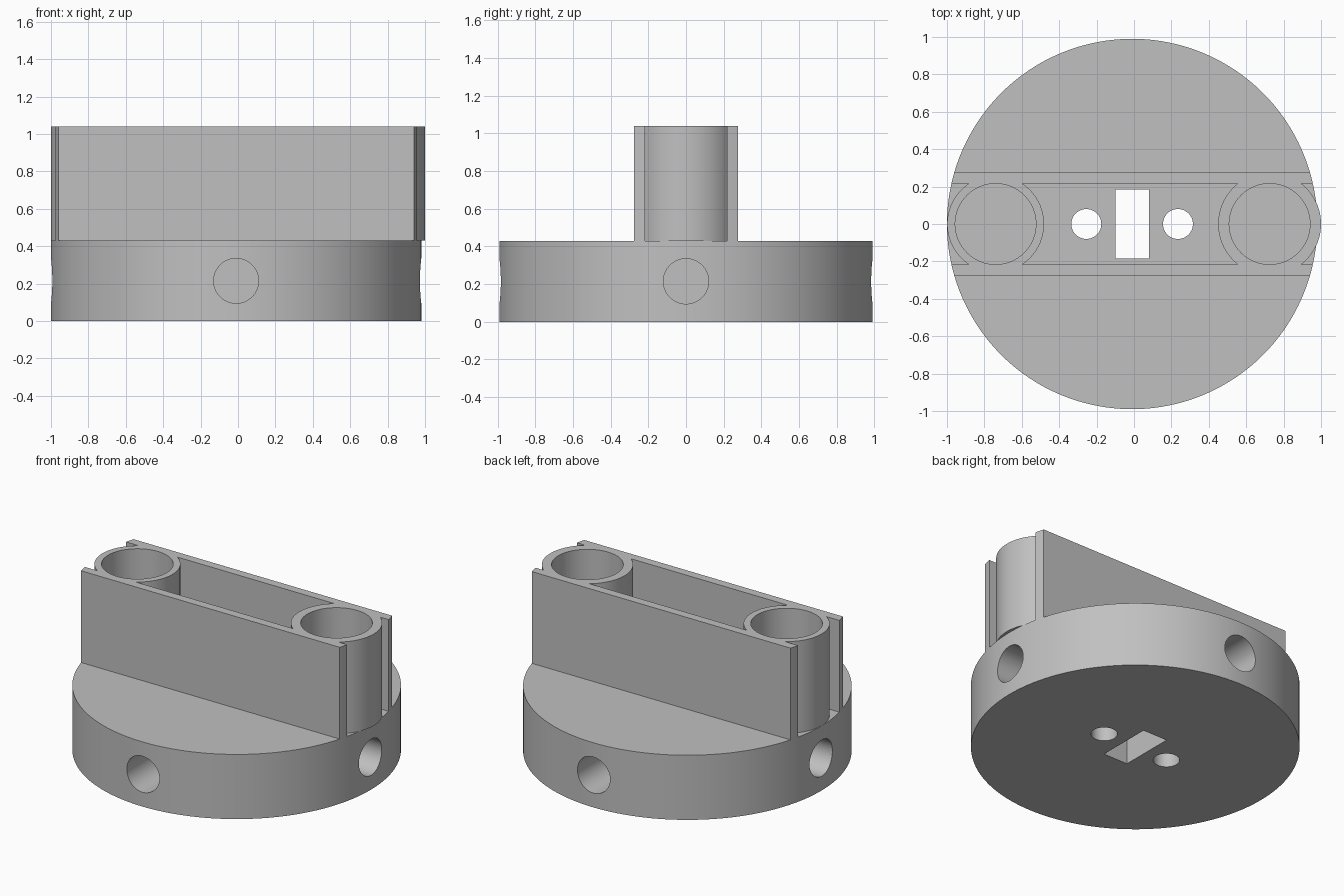
import bpy
import math

if "Cube" in bpy.data.objects:
    bpy.data.objects.remove(bpy.data.objects["Cube"], do_unlink=True)

CX = -0.01              # centre of the round base
R = 0.99                # base radius
BASE_TOP = 0.43
TOP = 1.04

grey = bpy.data.materials.new("plain grey")
grey.use_nodes = True
grey.diffuse_color = (0.53, 0.53, 0.53, 1)
grey.node_tree.nodes["Principled BSDF"].inputs["Base Color"].default_value = (0.53, 0.53, 0.53, 1)


def cylinder(name, x, r, z0, z1, sides=96):
    bpy.ops.mesh.primitive_cylinder_add(vertices=sides, radius=r, depth=z1 - z0,
                                        location=(x, 0, (z0 + z1) / 2))
    ob = bpy.context.object
    ob.name = name
    return ob


def box(name, size, loc):
    bpy.ops.mesh.primitive_cube_add(size=1, location=loc)
    ob = bpy.context.object
    ob.name = name
    ob.scale = size
    return ob


def combine(target, tool, operation):
    """Apply a boolean and throw the tool away."""
    bpy.context.view_layer.objects.active = target
    mod = target.modifiers.new("cut", 'BOOLEAN')
    mod.operation = operation
    mod.solver = 'EXACT'
    mod.object = tool
    bpy.ops.object.modifier_apply(modifier=mod.name)
    bpy.data.objects.remove(tool, do_unlink=True)


def finish(ob):
    ob.data.materials.clear()
    ob.data.materials.append(grey)
    bpy.ops.object.select_all(action='DESELECT')
    ob.select_set(True)
    bpy.context.view_layer.objects.active = ob
    bpy.ops.object.shade_smooth_by_angle(angle=math.radians(30))


# Round base with a slot and two screw holes through it
base = cylinder("round_base", CX, R, 0, BASE_TOP, 192)
combine(base, box("slot", (0.18, 0.37, 1), (CX, 0, 0.2)), 'DIFFERENCE')
for side in (-1, 1):
    combine(base, cylinder("screw_hole", CX + side * 0.245, 0.08, -0.2, 0.6, 48), 'DIFFERENCE')

# Four blind holes around the rim
DEPTH = 0.4
for i in range(4):
    a = i * math.pi / 2
    mid = R - DEPTH / 2 + 0.1
    bpy.ops.mesh.primitive_cylinder_add(
        vertices=64, radius=0.12, depth=DEPTH + 0.2,
        location=(CX + mid * math.cos(a), mid * math.sin(a), 0.215),
        rotation=(0, math.pi / 2, a))
    combine(base, bpy.context.object, 'DIFFERENCE')
finish(base)

# Two parallel walls, their ends following the base outline
holder = box("tube_holder", (2.4, 0.55, TOP - BASE_TOP), (CX, 0, (TOP + BASE_TOP) / 2))
combine(holder, cylinder("outline", CX, R, 0, 1.5, 192), 'INTERSECT')
combine(holder, box("channel", (3, 0.435, 2), (CX, 0, 0.7)), 'DIFFERENCE')

# Upright tubes at both ends, the left one slightly thicker
TUBES = ((-0.74, 0.259), (0.725, 0.275))
for x, r in TUBES:
    combine(holder, cylinder("tube", x, r, BASE_TOP, TOP), 'UNION')
for x, r in TUBES:
    combine(holder, cylinder("bore", x, 0.216, 0.2, 1.5), 'DIFFERENCE')
finish(holder)
